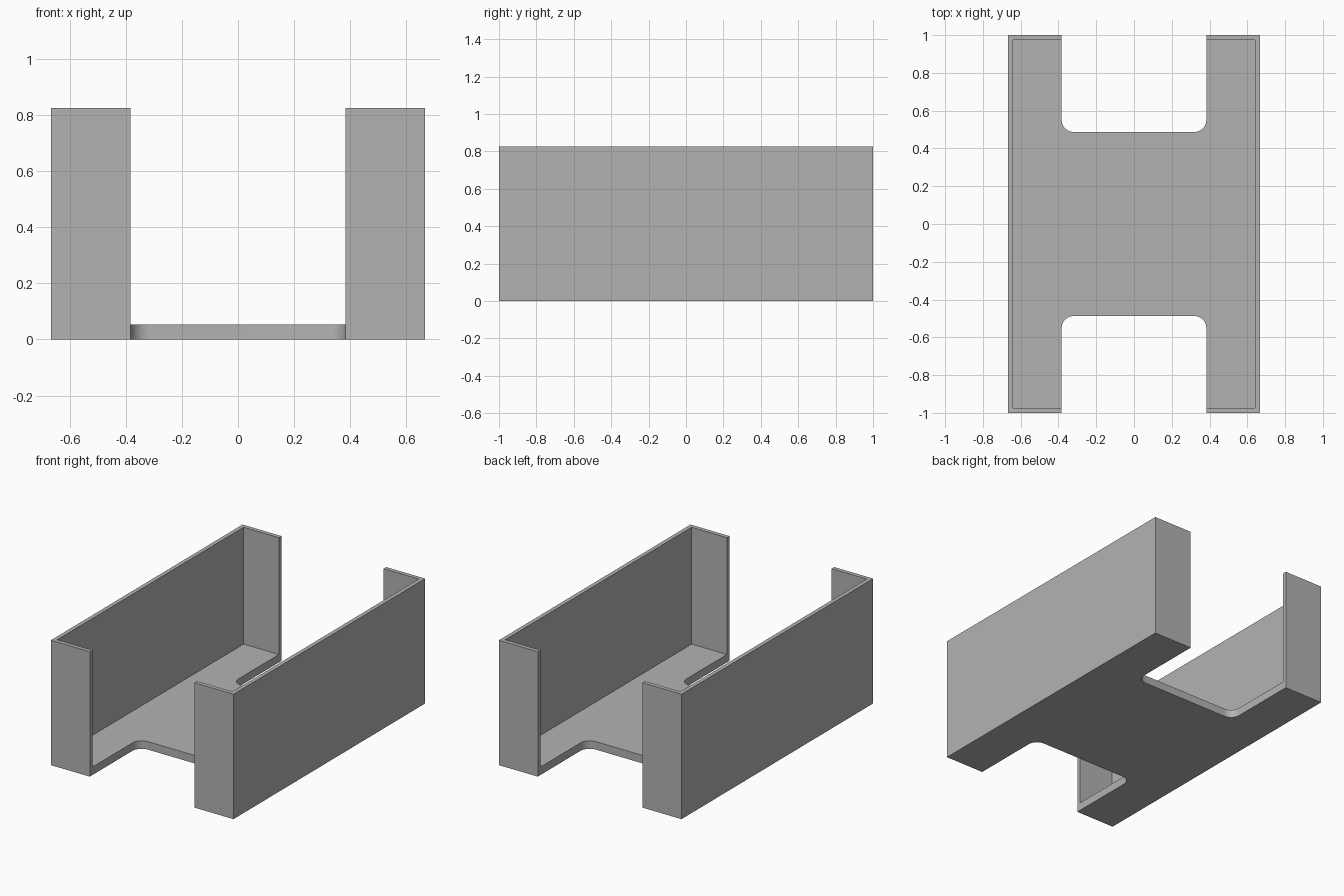
import bpy, bmesh
from math import sin, cos, pi

cube = bpy.data.objects.get("Cube")
if cube:
    bpy.data.objects.remove(cube, do_unlink=True)

HALF_X, HALF_Y, HEIGHT = 0.667, 1.0, 0.825
WALL, FLOOR = 0.027, 0.053
NOTCH_X, NOTCH_Y, RADIUS = 0.383, 0.487, 0.065

grey = bpy.data.materials.new("plain grey")
grey.use_nodes = True
colour = (0.45, 0.45, 0.45, 1)
grey.diffuse_color = colour
grey.node_tree.nodes["Principled BSDF"].inputs["Base Color"].default_value = colour


def prism(name, outline, z0, z1):
    """Extrude a counter-clockwise outline between two heights."""
    bm = bmesh.new()
    base = bm.faces.new([bm.verts.new((x, y, z0)) for x, y in outline])
    top = bmesh.ops.extrude_face_region(bm, geom=[base])["geom"]
    verts = [v for v in top if isinstance(v, bmesh.types.BMVert)]
    bmesh.ops.translate(bm, verts=verts, vec=(0, 0, z1 - z0))
    bmesh.ops.recalc_face_normals(bm, faces=bm.faces)
    mesh = bpy.data.meshes.new(name)
    bm.to_mesh(mesh)
    bm.free()
    mesh.materials.append(grey)
    obj = bpy.data.objects.new(name, mesh)
    bpy.context.collection.objects.link(obj)
    return obj


def rectangle(x, y):
    return [(-x, -y), (x, -y), (x, y), (-x, y)]


def notch_outline(side):
    """Opening with two rounded inner corners, at the front or back."""
    arc = [(NOTCH_X - RADIUS + RADIUS * cos(a), NOTCH_Y + RADIUS - RADIUS * sin(a))
           for a in (pi / 2 * i / 12 for i in range(13))]
    right = [(NOTCH_X, HALF_Y + 0.1)] + arc
    left = [(-x, y) for x, y in reversed(right)]
    return [(x, y * side) for x, y in right + left]


# Solid block, hollowed out and opened at both ends
tray = prism("card_tray", rectangle(HALF_X, HALF_Y), 0, HEIGHT)
cutters = [prism("cavity_cutter", rectangle(HALF_X - WALL, HALF_Y - WALL), FLOOR, HEIGHT + 0.1)]
for label, side in (("front", -1), ("back", 1)):
    cutters.append(prism(label + "_notch_cutter", notch_outline(side), -0.1, HEIGHT + 0.2))

bpy.context.view_layer.objects.active = tray
for cutter in cutters:
    cutter.hide_render = True
    cut = tray.modifiers.new(cutter.name, "BOOLEAN")
    cut.operation, cut.solver, cut.object = "DIFFERENCE", "EXACT", cutter
    bpy.ops.object.modifier_apply(modifier=cut.name)
for cutter in cutters:
    bpy.data.objects.remove(cutter, do_unlink=True)

# Smooth the rounded corners only
bpy.ops.object.select_all(action="DESELECT")
tray.select_set(True)
bpy.ops.object.shade_smooth_by_angle(angle=pi / 6)
